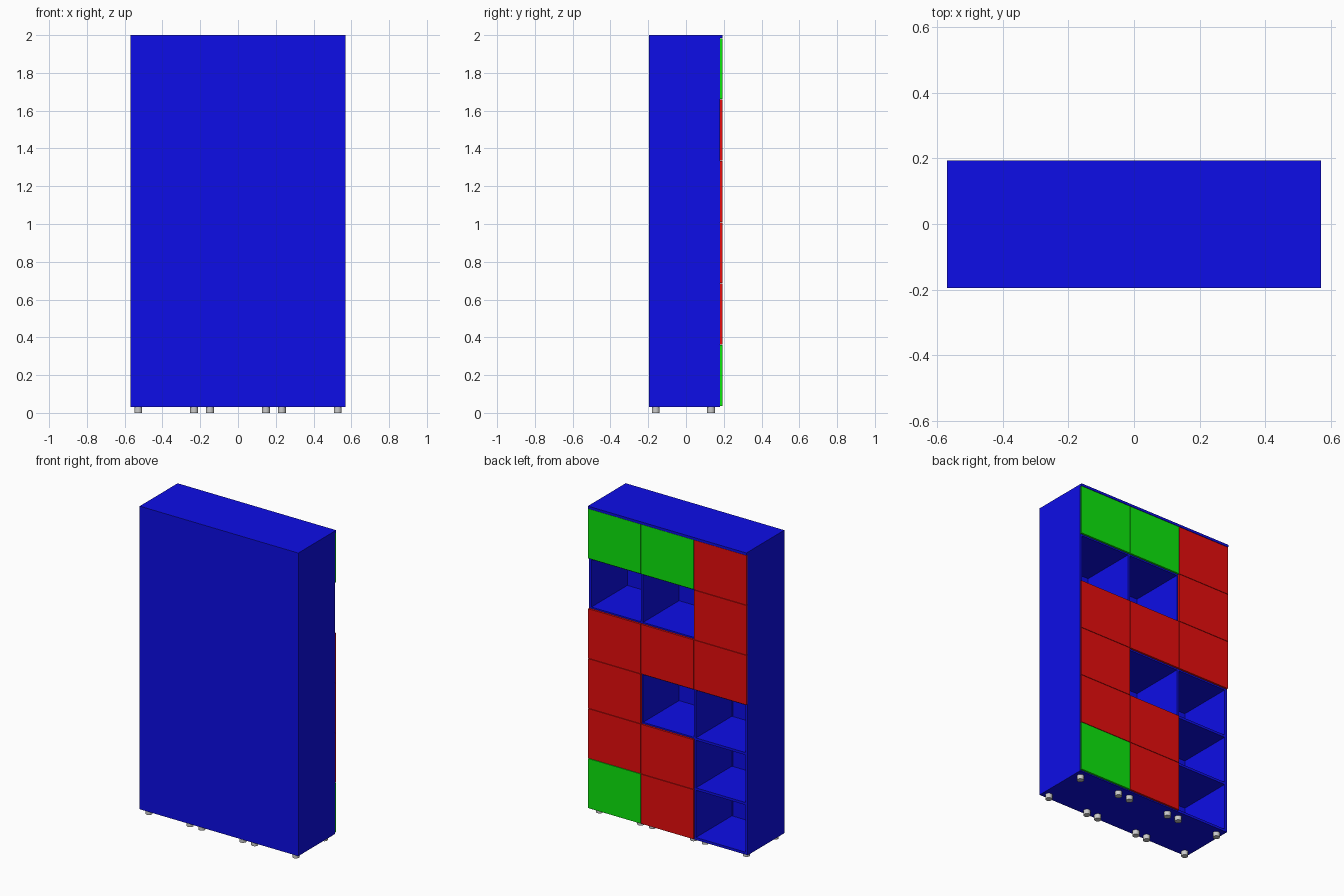
import bpy

if "Cube" in bpy.data.objects:
    bpy.data.objects.remove(bpy.data.objects["Cube"])

def make_mat(name, rgb):
    m = bpy.data.materials.new(name)
    m.diffuse_color = (*rgb, 1)
    m.use_nodes = True
    m.node_tree.nodes["Principled BSDF"].inputs["Base Color"].default_value = m.diffuse_color
    return m

BLUE = make_mat("blue", (0.004, 0.004, 0.8))
RED = make_mat("red", (0.8, 0.004, 0.004))
GREEN = make_mat("green", (0.004, 0.8, 0.004))

def box(name, x, y, z, mat):
    """Box from (min, max) ranges on each axis."""
    bpy.ops.mesh.primitive_cube_add(size=1, location=[(a + b) / 2 for a, b in (x, y, z)])
    ob = bpy.context.object
    ob.name = name
    ob.scale = [b - a for a, b in (x, y, z)]
    bpy.ops.object.transform_apply(location=False, rotation=False, scale=True)
    ob.data.materials.append(mat)
    return ob

W, COL, T = 0.57, 0.38, 0.016          # half width, column pitch, board thickness
Y0, Y1, YD = -0.195, 0.18, 0.194       # rear panel, carcass edge, door face
ZB, ZT = 0.03, 2.0
ROWS = 6
Z0, Z1 = 0.036, 1.984                  # door field
PITCH = (Z1 - Z0) / ROWS
BACK = 0.006

# Carcass: sides, dividers, top and bottom
for s, side in ((-1, "left"), (1, "right")):
    box(f"{side}_side", sorted((s * W, s * (W - T))), (Y0, Y1), (ZB, ZT - T), BLUE)
    box(f"{side}_divider", (s * COL / 2 - T / 2, s * COL / 2 + T / 2),
        (Y0 + BACK, Y1), (ZB + T, ZT - T), BLUE)
box("top_board", (-W, W), (Y0, YD), (ZT - T, ZT), BLUE)
box("bottom_board", (-W + T, W - T), (Y0, Y1), (ZB, ZB + T), BLUE)

# Rear panels, one per column
edges = (-W + T, -0.204, 0.204, W - T)
for i in range(3):
    box(f"rear_panel_{i}", (edges[i] + 0.0005, edges[i + 1] - 0.0005), (Y0, Y0 + BACK),
        (ZB + T, ZT - T), BLUE)

# Shelves between the rows of every column
for c in range(3):
    xc = (c - 1) * COL
    lo = -W + T if c == 0 else xc - COL / 2 + T / 2
    hi = W - T if c == 2 else xc + COL / 2 - T / 2
    for r in range(1, ROWS):
        z = Z0 + r * PITCH
        box(f"shelf_{c}_{r}", (lo, hi), (Y0 + BACK, Y1), (z - T / 2, z + T / 2), BLUE)

# Doors: rows from the top, columns from +x to -x ("." is an open cell)
LAYOUT = ("GGR", "..R", "RRR", "R..", "RR.", "GR.")
GAP = 0.0015
for r, row in enumerate(LAYOUT):
    top = Z1 - r * PITCH
    for c, kind in enumerate(row):
        if kind == ".":
            continue
        xc = (1 - c) * COL
        box(f"door_{r}_{c}", (xc - COL / 2 + GAP, xc + COL / 2 - GAP), (Y1, YD - 0.001),
            (top - PITCH + GAP, top - GAP), GREEN if kind == "G" else RED)

# Round feet, four under each column
for c in (-1, 0, 1):
    for dx in (-0.148, 0.148):
        for y in (-0.16, 0.133):
            bpy.ops.mesh.primitive_cylinder_add(vertices=24, radius=0.021, depth=ZB,
                                                location=(c * COL + dx, y, ZB / 2))
            bpy.context.object.name = "foot"
            bpy.ops.object.shade_smooth_by_angle()
